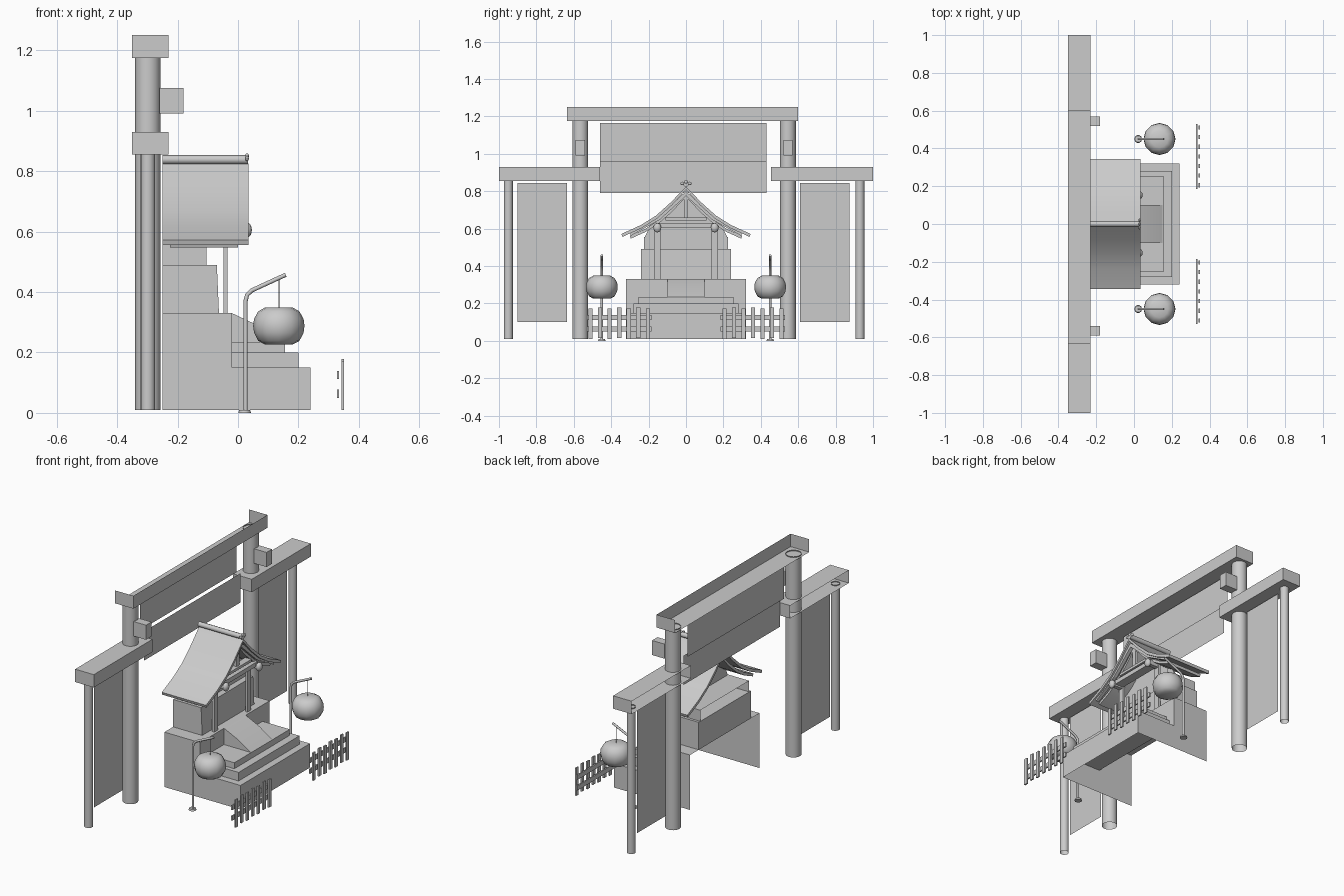
import bpy, bmesh, math
from mathutils import Vector, Matrix

if "Cube" in bpy.data.objects:
    bpy.data.objects.remove(bpy.data.objects["Cube"])

AX = {'x': 0, 'y': 1, 'z': 2}


def finish(bm, name, smooth=False):
    me = bpy.data.meshes.new(name)
    bm.to_mesh(me)
    bm.free()
    ob = bpy.data.objects.new(name, me)
    bpy.context.collection.objects.link(ob)
    if smooth:
        bpy.ops.object.select_all(action='DESELECT')
        bpy.context.view_layer.objects.active = ob
        ob.select_set(True)
        bpy.ops.object.shade_smooth_by_angle(angle=math.radians(40))
    return ob


def box(name, x, y, z, skip=()):
    """Box from ranges; skip lists open sides such as '-x'."""
    bm = bmesh.new()
    bmesh.ops.create_cube(bm, size=1)
    bm.normal_update()
    gone = [f for f in bm.faces for s in skip
            if f.normal[AX[s[1]]] * (1 if s[0] == '+' else -1) > 0.9]
    bmesh.ops.delete(bm, geom=gone, context='FACES')
    for v in bm.verts:
        v.co = Vector([(r[0] + r[1]) / 2 + c * (r[1] - r[0]) for c, r in zip(v.co, (x, y, z))])
    return finish(bm, name)


def plane(name, x, y, z):
    bm = bmesh.new()
    bm.faces.new([bm.verts.new(p) for p in
                  ((x, y[0], z[0]), (x, y[1], z[0]), (x, y[1], z[1]), (x, y[0], z[1]))])
    return finish(bm, name)


def lathe(name, centre, profile, n, caps=True):
    """Revolve (radius, height) pairs about a vertical axis."""
    bm = bmesh.new()
    rings = [[bm.verts.new((centre[0] + r * math.cos(2 * math.pi * i / n),
                            centre[1] + r * math.sin(2 * math.pi * i / n), h)) for i in range(n)]
             for r, h in profile]
    for a, b in zip(rings, rings[1:]):
        for i in range(n):
            j = (i + 1) % n
            bm.faces.new((a[i], a[j], b[j], b[i]))
    if caps:
        bm.faces.new(rings[0][::-1])
        bm.faces.new(rings[-1])
    return finish(bm, name, True)


def prism(name, pts, axis, lo, hi, skip_caps=False, smooth=False):
    """Extrude a profile along x (pts are y,z) or along y (pts are x,z)."""
    bm = bmesh.new()
    at = (lambda p, t: (t, p[0], p[1])) if axis == 'x' else (lambda p, t: (p[0], t, p[1]))
    a = [bm.verts.new(at(p, lo)) for p in pts]
    b = [bm.verts.new(at(p, hi)) for p in pts]
    for i in range(len(pts)):
        j = (i + 1) % len(pts)
        bm.faces.new((a[i], a[j], b[j], b[i]))
    if not skip_caps:
        bm.faces.new(a[::-1])
        bm.faces.new(b)
    bmesh.ops.recalc_face_normals(bm, faces=bm.faces)
    return finish(bm, name, smooth)


def tube(name, pts, r, sides=1):
    cu = bpy.data.curves.new(name, 'CURVE')
    cu.dimensions = '3D'
    cu.bevel_depth = r
    cu.bevel_resolution = sides
    cu.use_fill_caps = True
    s = cu.splines.new('POLY')
    s.points.add(len(pts) - 1)
    for p, c in zip(s.points, pts):
        p.co = (*c, 1)
    ob = bpy.data.objects.new(name, cu)
    bpy.context.collection.objects.link(ob)


def ball(name, c, scale):
    bm = bmesh.new()
    bmesh.ops.create_uvsphere(bm, u_segments=12, v_segments=8, radius=1,
                              matrix=Matrix.Translation(c) @ Matrix.Diagonal((*scale, 1)))
    finish(bm, name, True)


# gateway posts and beams
for y in (-0.565, 0.545):
    lathe('main_post', (-0.298, y), [(0.042, 0.01), (0.042, 1.18)], 20, False)
    box('beam_peg', (-0.26, -0.18), (y - 0.025, y + 0.025), (0.99, 1.075))
for y in (-0.95, 0.93):
    lathe('outer_post', (-0.298, y), [(0.024, 0.01), (0.024, 0.86)], 16, False)
BX = (-0.35, -0.23)
box('top_beam', BX, (-0.635, 0.60), (1.175, 1.25), ('-x', '+z'))
box('left_beam', BX, (-1.0, -0.46), (0.855, 0.93), ('-x',))
box('right_beam', BX, (0.455, 1.0), (0.855, 0.93), ('-x',))

# hanging cloth panels
plane('upper_banner', -0.31, (-0.46, 0.43), (0.96, 1.165))
plane('lower_banner', -0.285, (-0.46, 0.43), (0.79, 0.96))
plane('left_curtain', -0.298, (-0.90, -0.635), (0.10, 0.845))
plane('right_curtain', -0.298, (0.61, 0.875), (0.10, 0.845))

# stone base and steps, open at back and below
OPEN = ('-x', '-z')
box('base_block', (-0.25, -0.02), (-0.32, 0.32), (0.01, 0.33), OPEN + ('+x',))
for s in (-1, 1):
    plane('base_front', -0.02, sorted((s * 0.1, s * 0.32)), (0.15, 0.33))
for x1, w, z in ((0.24, 0.32, (0.01, 0.15)), (0.20, 0.28, (0.15, 0.20)), (0.155, 0.255, (0.20, 0.235))):
    box('step', (-0.02, x1), (-w, w), z, OPEN)
prism('ramp', [(-0.02, 0.235), (0.15, 0.235), (0.065, 0.29), (-0.02, 0.33)], 'y', -0.1, 0.1, smooth=True)

# shrine hall
prism('hall_wall', [(-0.25, 0.33), (-0.063, 0.33), (-0.07, 0.49), (-0.25, 0.49)], 'y', -0.24, 0.24)
box('hall_upper', (-0.25, -0.105), (-0.225, 0.225), (0.49, 0.555), OPEN)
prism('gable_wall', [(-0.22, 0.555), (0.22, 0.555), (0.19, 0.62), (0.0, 0.775), (-0.19, 0.62)],
      'x', -0.115, -0.105)
for s in (-1, 1):
    y = s * 0.153
    box('porch_post', (-0.048, -0.034), (y - 0.017, y + 0.017), (0.33, 0.62))
    box('porch_rail', (-0.045, 0.02), (y - 0.012, y + 0.012), (0.595, 0.62))
    ball('beam_end', (0.03, y, 0.605), (0.016, 0.021, 0.025))
box('porch_beam', (-0.04, 0.015), (-0.16, 0.16), (0.605, 0.63))
box('gable_beam', (-0.03, 0.01), (-0.11, 0.11), (0.645, 0.66))
prism('king_post', [(-0.012, 0.66), (0.012, 0.66), (0.012, 0.775), (-0.012, 0.775)], 'x', -0.02, 0.0)

# two-layer curved roof with ridge
UP = [(0.0, 0.825), (0.08, 0.742), (0.16, 0.67), (0.24, 0.62), (0.345, 0.572)]
LOW = [(0.0, 0.785), (0.08, 0.705), (0.15, 0.643), (0.22, 0.598), (0.30, 0.562)]
for s in (-1, 1):
    for name, pts, t, lo, hi in (('roof', UP, 0.016, -0.25, 0.035), ('under_roof', LOW, 0.015, -0.225, 0.0)):
        prof = [(s * a, b) for a, b in pts] + [(s * max(a - 0.005, 0), b - t) for a, b in reversed(pts)]
        prism(name, prof, 'x', lo, hi, smooth=True)
    prism('bargeboard', [(s * 0.0, 0.80), (s * 0.15, 0.663), (s * 0.30, 0.58),
                         (s * 0.295, 0.562), (s * 0.14, 0.648), (s * 0.0, 0.775)], 'x', 0.005, 0.025)
tube('ridge', [(-0.25, 0, 0.838), (0.033, 0, 0.838)], 0.015, 2)
for y, z in ((-0.02, 0.842), (0.02, 0.842), (0, 0.85)):
    ball('ridge_ornament', (0.03, y, z), (0.006, 0.01, 0.009))

# lanterns on bent poles
for y in (-0.45, 0.45):
    lathe('lantern', (0.135, y), [(0.045, 0.226), (0.068, 0.238), (0.082, 0.265), (0.085, 0.288),
                                  (0.082, 0.311), (0.068, 0.336), (0.045, 0.349)], 12)
    lathe('lantern_foot', (0.022, y), [(0.021, 0.0), (0.018, 0.01)], 10)
    tube('lantern_pole', [(0.025, y, 0.005), (0.025, y, 0.37), (0.03, y, 0.39), (0.045, y, 0.405),
                          (0.158, y, 0.457)], 0.007)
    tube('lantern_cord', [(0.135, y, 0.345), (0.135, y, 0.448)], 0.0015)

# picket fences
for y0 in (-0.53, 0.185):
    for z in (0.05, 0.112):
        box('fence_rail', (0.327, 0.335), (y0, y0 + 0.345), (z, z + 0.027))
    for i in range(7):
        y = y0 + 0.02 + i * 0.051
        dz = 0.006 * (i % 2)
        box('picket', (0.342, 0.35), (y - 0.011, y + 0.011), (0.01 + dz, 0.172 + dz))
